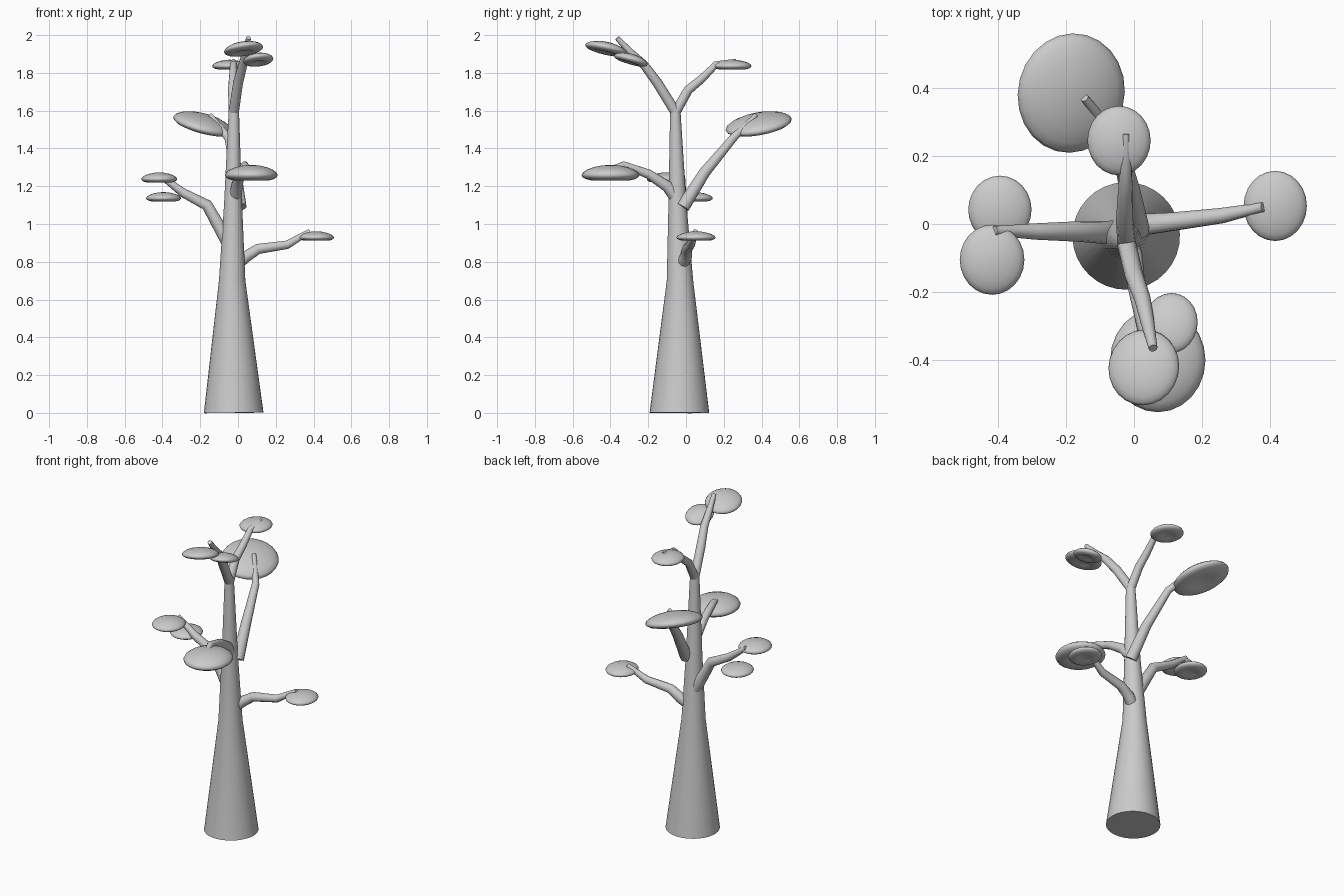
import bpy, bmesh, math
from mathutils import Matrix, Vector

if "Cube" in bpy.data.objects:
    bpy.data.objects.remove(bpy.data.objects["Cube"])


def smooth(obj, angle=40):
    bpy.ops.object.select_all(action='DESELECT')
    obj.select_set(True)
    bpy.context.view_layer.objects.active = obj
    bpy.ops.object.shade_smooth_by_angle(angle=math.radians(angle))


def limb(name, points, radii, res=4):
    """Tapered capped tube through the points."""
    curve = bpy.data.curves.new(name, 'CURVE')
    curve.dimensions = '3D'
    curve.bevel_depth = 1.0
    curve.bevel_resolution = res
    curve.use_fill_caps = True
    sp = curve.splines.new('POLY')
    sp.points.add(len(points) - 1)
    for p, co, r in zip(sp.points, points, radii):
        p.co = (*co, 1)
        p.radius = r
    obj = bpy.data.objects.new(name, curve)
    bpy.context.collection.objects.link(obj)
    bpy.ops.object.select_all(action='DESELECT')
    obj.select_set(True)
    bpy.context.view_layer.objects.active = obj
    bpy.ops.object.convert(target='MESH')
    smooth(bpy.context.object)


# Leaf pad half profile: domed top, rounded rim, dimpled underside
PAD = [(0, 1), (.3, .93), (.6, .7), (.82, .4), (.95, .08), (1, -.22), (.97, -.5),
       (.86, -.75), (.68, -.9), (.5, -.9), (.36, -.74), (.2, -.62), (0, -.58)]
SEG = 24


def pad(name, centre, size, slope=(0, 0)):
    bm = bmesh.new()
    verts = [bm.verts.new((r, 0, z)) for r, z in PAD]
    edges = [bm.edges.new(e) for e in zip(verts, verts[1:])]
    bmesh.ops.spin(bm, geom=verts + edges, cent=(0, 0, 0), axis=(0, 0, 1),
                   angle=2 * math.pi, steps=SEG, use_duplicate=False)
    bmesh.ops.remove_doubles(bm, verts=bm.verts, dist=1e-4)
    normal = Vector((-slope[0], -slope[1], 1))
    tilt = Vector((0, 0, 1)).rotation_difference(normal).to_matrix().to_4x4()
    bm.transform(Matrix.Translation(centre) @ tilt @ Matrix.Diagonal((*size, 1)))
    bmesh.ops.recalc_face_normals(bm, faces=bm.faces)
    mesh = bpy.data.meshes.new(name)
    bm.to_mesh(mesh)
    bm.free()
    obj = bpy.data.objects.new(name, mesh)
    bpy.context.collection.objects.link(obj)
    smooth(obj, 60)


# Trunk
limb("trunk", [(-.023, -.035, 0), (-.031, -.032, .7), (-.026, -.045, 1.1), (-.022, -.057, 1.61)],
     [.158, .07, .048, .027], res=14)

# Branches
limb("right_branch", [(-.02, -.03, .78), (.04, 0, .825), (.106, .006, .868), (.26, .025, .89), (.38, .05, .96)],
     [.038, .032, .028, .023, .014])
limb("left_branch", [(-.04, -.025, .88), (-.085, -.025, .96), (-.164, -.022, 1.1), (-.29, -.022, 1.165), (-.41, -.02, 1.255)],
     [.036, .034, .03, .024, .014])
limb("front_branch", [(-.022, -.04, 1.12), (-.005, -.1, 1.2), (.01, -.2, 1.265), (.035, -.33, 1.312), (.06, -.4, 1.29)],
     [.034, .031, .025, .02, .014])
limb("back_branch", [(.01, -.016, 1.09), (-.012, .1, 1.275), (-.05, .25, 1.455), (-.145, .37, 1.575)],
     [.036, .03, .022, .012])
limb("front_top_branch", [(-.022, -.057, 1.595), (.0, -.15, 1.745), (.025, -.22, 1.84), (.04, -.29, 1.905), (.056, -.365, 1.985)],
     [.028, .027, .024, .02, .013])
limb("back_top_branch", [(-.022, -.057, 1.59), (-.028, .012, 1.71), (-.026, .085, 1.77), (-.024, .16, 1.845), (-.024, .265, 1.865)],
     [.027, .025, .022, .018, .01])

# Leaf pads
pad("right_pad", (.415, .053, .935), (.093, .103, .026))
pad("left_upper_pad", (-.417, -.105, 1.245), (.095, .103, .028))
pad("left_lower_pad", (-.394, .042, 1.143), (.093, .1, .026))
pad("front_pad", (.07, -.4, 1.27), (.14, .153, .043))
pad("back_pad", (-.182, .383, 1.537), (.163, .178, .043), (-.27, .18))
pad("front_top_large_pad", (.028, -.42, 1.932), (.105, .114, .03), (.15, -.22))
pad("front_top_small_pad", (.107, -.29, 1.874), (.08, .092, .026), (.12, -.28))
pad("back_top_pad", (-.044, .245, 1.843), (.093, .102, .027))
